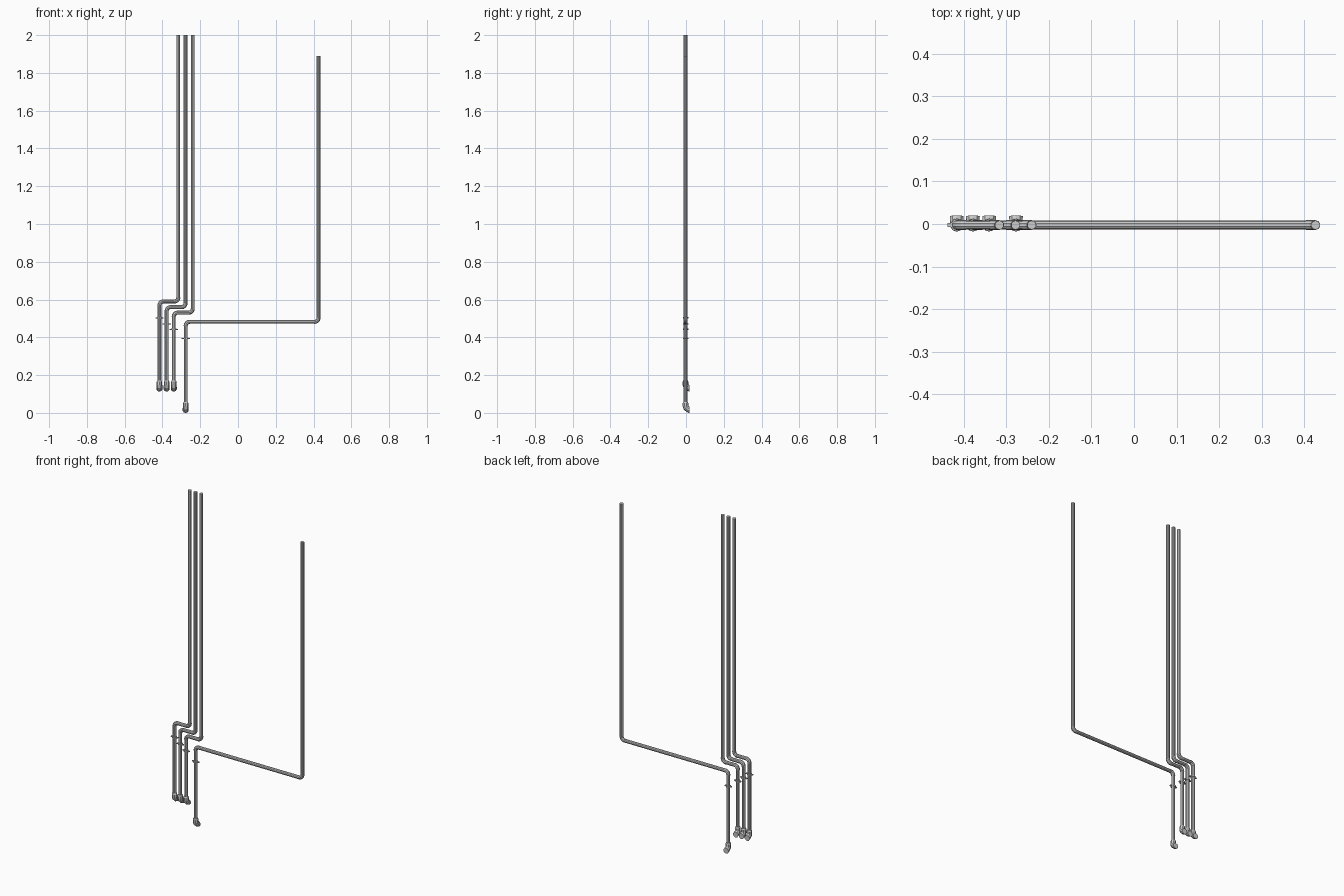
import bpy, bmesh, math
from mathutils import Vector

if "Cube" in bpy.data.objects:
    bpy.data.objects.remove(bpy.data.objects["Cube"])

SIDES = 10
PIPE_R, FIT_R, BEND, Y0 = 0.0105, 0.0114, 0.02, -0.0025
X, Y, Z = Vector((1, 0, 0)), Vector((0, 1, 0)), Vector((0, 0, 1))

metal = bpy.data.materials.new("grey_metal")
metal.diffuse_color = (0.55, 0.55, 0.55, 1)
metal.use_nodes = True
metal.node_tree.nodes["Principled BSDF"].inputs["Base Color"].default_value = metal.diffuse_color


def finish(bm, name):
    # flat-shaded object from a bmesh
    bmesh.ops.recalc_face_normals(bm, faces=bm.faces)
    me = bpy.data.meshes.new(name)
    bm.to_mesh(me)
    bm.free()
    me.materials.append(metal)
    ob = bpy.data.objects.new(name, me)
    bpy.context.collection.objects.link(ob)
    return ob


def loft(name, rings):
    bm = bmesh.new()
    loops = [[bm.verts.new(p) for p in r] for r in rings]
    n = len(loops[0])
    for a, b in zip(loops, loops[1:]):
        for i in range(n):
            bm.faces.new((a[i], a[(i + 1) % n], b[(i + 1) % n], b[i]))
    bm.faces.new(loops[0])
    bm.faces.new(loops[-1])
    return finish(bm, name)


def ring(c, u, v, r):
    angles = [2 * math.pi * (i + 0.5) / SIDES for i in range(SIDES)]
    return [c + (u * math.cos(a) + v * math.sin(a)) * r for a in angles]


def sweep(name, path, r):
    # tube along a path lying in the xz plane
    rings = []
    for i, p in enumerate(path):
        t = (path[min(i + 1, len(path) - 1)] - path[max(i - 1, 0)]).normalized()
        rings.append(ring(p, t.cross(Y), Y, r))
    return loft(name, rings)


def corner(p, d0, d1):
    # quarter bend at p, arriving along d0 and leaving along d1
    c = p - d0 * BEND + d1 * BEND
    return [c + BEND * (d0 * math.sin(a) - d1 * math.cos(a))
            for a in (math.pi / 2 * k / 4 for k in range(5))]


def clamp(name, x, z):
    # thin ring with an ear on each side
    o = Vector((x, Y0, z))
    h = Z * 0.0035
    loft(name + "_ring", [ring(o - h, X, Y, 0.0145), ring(o + h, X, Y, 0.0145)])
    bm = bmesh.new()
    bmesh.ops.create_cube(bm, size=1)
    for v in bm.verts:
        v.co = Vector((v.co.x * 0.044, v.co.y * 0.01, v.co.z * 0.005)) + o
    finish(bm, name + "_ears")


def nozzle(name, x, z):
    # sleeve and spout that kicks out to the back with an upright mouth
    spec = [(0, 0.058, 0, 0.0125), (0, 0.052, 0, 0.0150), (0, 0.037, 8, 0.0155),
            (0.003, 0.028, 38, 0.0160), (0.013, 0.0195, 68, 0.0165),
            (0.0215, 0.0162, 88, 0.0168)]
    rings = []
    for y, dz, tilt, r in spec:
        a = math.radians(tilt)
        rings.append(ring(Vector((x, Y0 + y, z + dz)), X,
                          Vector((0, math.cos(a), math.sin(a))), r))
    loft(name, rings)


# lower x, upper x, base z, crossover z, clamp z, top z
pipes = [(-0.416, -0.316, 0.113, 0.590, 0.503, 2.0),
         (-0.378, -0.278, 0.113, 0.560, 0.471, 2.0),
         (-0.340, -0.240, 0.113, 0.531, 0.442, 2.0),
         (-0.277, 0.426, 0.0, 0.482, 0.394, 1.89)]

for n, (x0, x1, base, zc, zk, top) in enumerate(pipes, 1):
    a, b = Vector((x0, Y0, zc)), Vector((x1, Y0, zc))
    c0, c1 = corner(a, Z, X), corner(b, X, Z)
    # pipe run
    path = [Vector((x0, Y0, base + 0.045))] + c0 + c1 + [Vector((x1, Y0, top))]
    sweep(f"pipe_{n}", path, PIPE_R)
    # elbow fittings
    e = 0.002
    sweep(f"lower_elbow_{n}", [c0[0] - Z * e] + c0 + [c0[-1] + X * e], FIT_R)
    sweep(f"upper_elbow_{n}", [c1[0] - X * e] + c1 + [c1[-1] + Z * e], FIT_R)
    clamp(f"clamp_{n}", x0, zk)
    nozzle(f"nozzle_{n}", x0, base)
